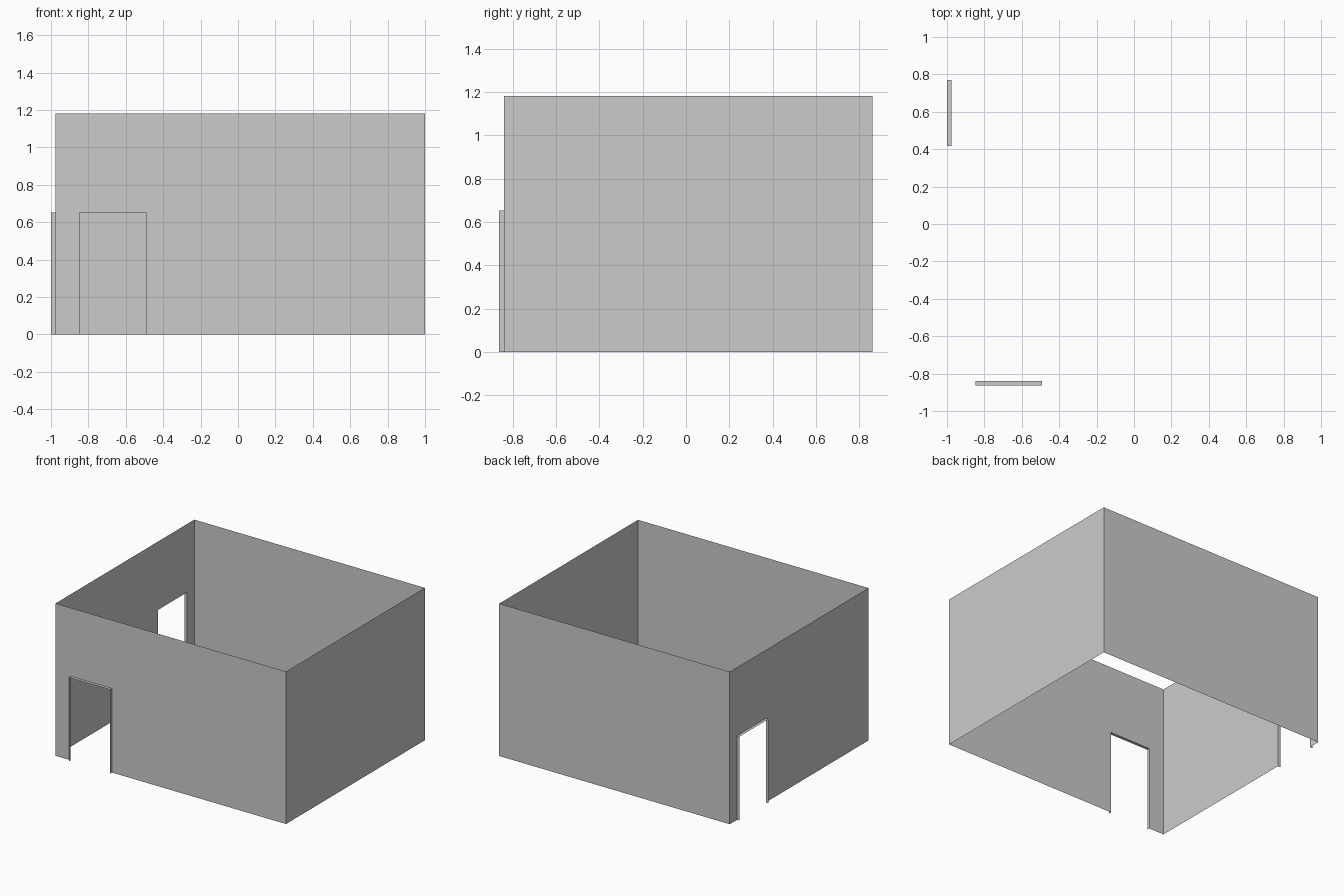
import bpy
from mathutils import Vector

if "Cube" in bpy.data.objects:
    bpy.data.objects.remove(bpy.data.objects["Cube"])

LEFT, RIGHT, FRONT, BACK = -0.977, 1.0, -0.84, 0.86
HEIGHT, DOOR_H, REVEAL = 1.182, 0.652, 0.023
UP = Vector((0, 0, 1))


def make_object(name, verts, faces):
    mesh = bpy.data.meshes.new(name)
    mesh.from_pydata([tuple(v) for v in verts], [], faces)
    mesh.update()
    obj = bpy.data.objects.new(name, mesh)
    bpy.context.collection.objects.link(obj)
    return obj


def wall(name, start, end, door=None):
    """Single-skin wall facing outward; door = (near, far) distances along it."""
    start, end = Vector((*start, 0)), Vector((*end, 0))
    along = (end - start).normalized()
    length = (end - start).length
    profile = [(0, 0), (length, 0), (length, HEIGHT), (0, HEIGHT)]
    if door:
        a, b = door
        opening = [(a, 0), (a, DOOR_H), (b, DOOR_H), (b, 0)]
        profile[1:1] = opening
    verts = [start + along * u + UP * z for u, z in profile]
    make_object(name, verts, [range(len(verts))])

    # Door lining: opening edges pushed outward from the wall
    if door:
        out = along.cross(UP) * REVEAL
        inner = [start + along * u + UP * z for u, z in opening]
        verts = inner + [p + out for p in inner]
        make_object(name + "_door_lining", verts,
                    [(i, i + 1, i + 5, i + 4) for i in range(3)])


# Four walls, running anticlockwise seen from above
wall("front_wall", (LEFT, FRONT), (RIGHT, FRONT), (-0.847 - LEFT, -0.493 - LEFT))
wall("right_wall", (RIGHT, FRONT), (RIGHT, BACK))
wall("back_wall", (RIGHT, BACK), (LEFT, BACK))
wall("left_wall", (LEFT, BACK), (LEFT, FRONT), (BACK - 0.77, BACK - 0.417))
